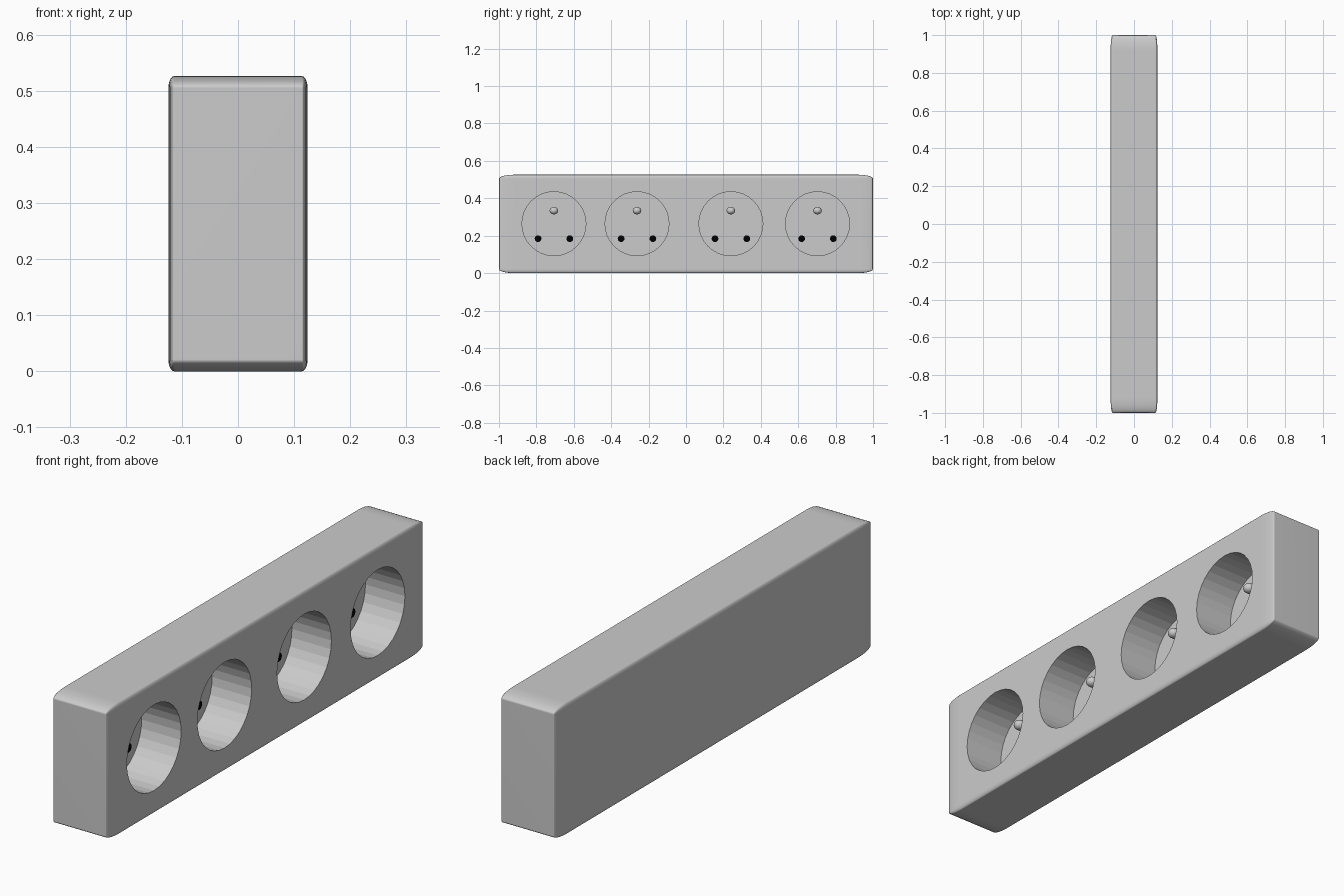
import bpy, bmesh, math
from mathutils import Matrix

if "Cube" in bpy.data.objects:
    bpy.data.objects.remove(bpy.data.objects["Cube"])

SOCKET_Y = (-0.706, -0.262, 0.24, 0.703)
SOCKET_Z, RADIUS = 0.264, 0.171
FACE_X, FLOOR_X = 0.124, -0.05
TO_X = Matrix.Rotation(math.pi / 2, 4, 'Y')  # turns the z axis onto x


def finish(name, bm, smooth=False):
    bmesh.ops.recalc_face_normals(bm, faces=bm.faces)
    for f in bm.faces:
        f.smooth = smooth
    mesh = bpy.data.meshes.new(name)
    bm.to_mesh(mesh)
    bm.free()
    ob = bpy.data.objects.new(name, mesh)
    bpy.context.collection.objects.link(ob)
    return ob


def add_cylinder(bm, x0, x1, y, z, r, sides):
    place = Matrix.Translation(((x0 + x1) / 2, y, z)) @ TO_X
    bmesh.ops.create_cone(bm, cap_ends=True, segments=sides, radius1=r,
                          radius2=r, depth=x1 - x0, matrix=place)


# Housing: bevelled cube, stretched so the rounding stretches too
bm = bmesh.new()
bmesh.ops.create_cube(bm, size=2)
bmesh.ops.bevel(bm, geom=bm.edges[:], offset=0.08, segments=5, profile=0.5,
                affect='EDGES')
bmesh.ops.scale(bm, vec=(FACE_X, 1, 0.263), verts=bm.verts)
bmesh.ops.translate(bm, vec=(0, 0, 0.263), verts=bm.verts)
housing = finish("housing", bm, smooth=True)
for p in housing.data.polygons:
    if p.area > 0.05:  # keep the broad sides flat
        p.use_smooth = True

# Socket wells
bm = bmesh.new()
for y in SOCKET_Y:
    add_cylinder(bm, FLOOR_X, FACE_X + 0.1, y, SOCKET_Z, RADIUS, 32)
cutter = finish("well_cutter", bm)
cutter.hide_render = True
cutter.hide_viewport = True
cut = housing.modifiers.new("wells", 'BOOLEAN')
cut.operation = 'DIFFERENCE'
cut.solver = 'EXACT'
cut.object = cutter
normals = housing.modifiers.new("even_shading", 'WEIGHTED_NORMAL')
normals.keep_sharp = True

# Contact holes and rounded earth pins
black = bpy.data.materials.new("black")
black.diffuse_color = (0.0, 0.0, 0.0, 1)
black.use_nodes = True
black.node_tree.nodes["Principled BSDF"].inputs["Base Color"].default_value = black.diffuse_color
for i, y in enumerate(SOCKET_Y, 1):
    bm = bmesh.new()
    for dy in (-0.085, 0.085):
        add_cylinder(bm, FLOOR_X - 0.01, FLOOR_X + 0.003, y + dy,
                     SOCKET_Z - 0.08, 0.018, 24)
    holes = finish(f"contact_holes_{i}", bm)
    holes.data.materials.append(black)

    # Pin: a sphere whose lower half is pulled back into the floor
    bm = bmesh.new()
    bmesh.ops.create_uvsphere(bm, u_segments=24, v_segments=12, radius=1)
    for v in bm.verts:
        if v.co.z < -0.01:
            if v.co.z > -0.3:
                v.co.x, v.co.y = v.co.x / 0.966, v.co.y / 0.966
            v.co.z = -3
    bmesh.ops.transform(bm, verts=bm.verts, matrix=Matrix.Translation(
        (-0.002, y, SOCKET_Z + 0.07)) @ TO_X @ Matrix.Diagonal(
        (0.02, 0.023, 0.022, 1)))
    finish(f"earth_pin_{i}", bm, smooth=True)
